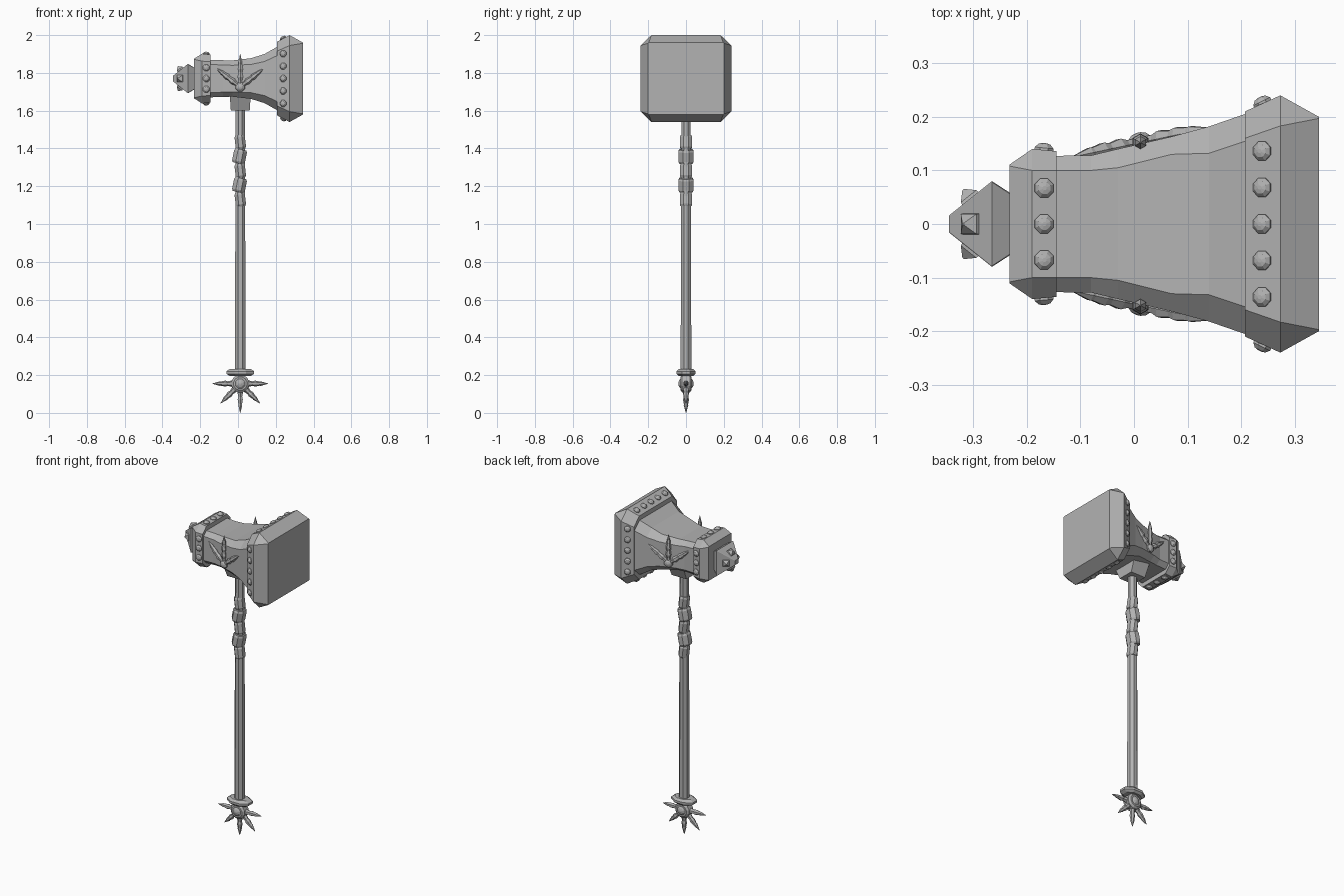
import bpy, bmesh, math
from mathutils import Vector, Quaternion

if "Cube" in bpy.data.objects:
    bpy.data.objects.remove(bpy.data.objects["Cube"])

metal = bpy.data.materials.new("grey_metal")
metal.use_nodes = True
grey = (0.45, 0.45, 0.45, 1)
metal.diffuse_color = grey
metal.node_tree.nodes["Principled BSDF"].inputs["Base Color"].default_value = grey

AXIS = 0.012    # x of the shaft
MID = 1.77      # height of the head's centre line


def bridge(name, rings):
    """Skin a row of equal rings and cap both ends."""
    bm = bmesh.new()
    loops = [[bm.verts.new(p) for p in ring] for ring in rings]
    n = len(loops[0])
    for a, b in zip(loops, loops[1:]):
        for i in range(n):
            j = (i + 1) % n
            bm.faces.new((a[i], a[j], b[j], b[i]))
    bm.faces.new(loops[0])
    bm.faces.new(loops[-1])
    bmesh.ops.recalc_face_normals(bm, faces=bm.faces)
    mesh = bpy.data.meshes.new(name)
    bm.to_mesh(mesh)
    bm.free()
    mesh.materials.append(metal)
    obj = bpy.data.objects.new(name, mesh)
    bpy.context.collection.objects.link(obj)
    return obj


def turned(name, profile, origin, direction=(0, 0, 1), sides=8):
    """Faceted turning of (radius, distance) pairs along a direction."""
    angles = [2 * math.pi * (i + 0.5) / sides for i in range(sides)]
    obj = bridge(name, [[(r * math.cos(a), r * math.sin(a), d) for a in angles]
                        for r, d in profile])
    obj.location = origin
    obj.rotation_mode = 'QUATERNION'
    obj.rotation_quaternion = Vector(direction).to_track_quat('Z', 'Y')
    return obj


def section(x, ya, yb, za, zb):
    """Rectangle with cut corners across the head."""
    quarter = [(yb, za), (ya, zb)]
    pts = quarter + [(-y, z) for y, z in quarter[::-1]]
    pts += [(-y, -z) for y, z in pts]
    return [(x, y, MID + z) for y, z in pts]


def head_part(name, stations):
    return bridge(name, [section(*s) for s in stations])


# Hammer head: waisted body, striking block and rear collar
head_part("head_body", [
    (-0.16, .10, .127, .075, .100), (-0.08, .10, .128, .072, .097),
    (-0.03, .105, .14, .07, .096), (0.07, .13, .163, .075, .108),
    (0.14, .132, .182, .09, .13), (0.215, .157, .208, .125, .172)])
head_part("striking_block", [
    (0.207, .16, .21, .145, .195), (0.273, .183, .24, .175, .23),
    (0.345, .197, .2, .187, .19)])
head_part("rear_collar", [
    (-0.232, .108, .111, .102, .105), (-0.19, .10, .14, .092, .132),
    (-0.145, .10, .136, .09, .126)])

# Rear spike with a pyramid stud on each slope
head_part("rear_spike", [
    (-0.225, .052, .054, .052, .054), (-0.265, .078, .08, .076, .078),
    (-0.345, .014, .016, .012, .014)])
for side in range(4):
    a = side * math.pi / 2
    out = Vector((0, math.cos(a), math.sin(a)))
    turned("spike_stud", [(.028, -.005), (.026, .006), (.003, .022)],
           Vector((-0.305, 0, MID)) + out * 0.047, out * 0.78 + Vector((-0.62, 0, 0)), 4)

# Domed rivets on all four sides of the block and the collar
RIVET = [(.019, -.012), (.019, .004), (.012, .011), (.004, .013)]


def rivets(name, x, y_half, z_half, steps, y_gap, z_gap, lean):
    for k in steps:
        for s in (-1, 1):
            turned(name, RIVET, (x, k * y_gap, MID + s * z_half), (lean, 0, s))
            turned(name, RIVET, (x, s * y_half, MID + k * z_gap), (lean, s, 0))


rivets("block_rivet", 0.24, .225, .212, range(-2, 3), .068, .066, -0.5)
rivets("collar_rivet", -0.168, .138, .129, range(-1, 2), .067, .057, 0.1)


# Beaded thorn shared by the head ornaments and the pommel
def thorn(name, origin, direction, length):
    shape = [(.011, 0), (.011, .2), (.017, .3), (.012, .45),
             (.016, .54), (.011, .7), (.012, .74), (.001, 1)]
    return turned(name, [(r, t * length) for r, t in shape], origin, direction, 6)


# Three-thorn ornament on both sides of the head
for s in (-1, 1):
    root = Vector((AXIS, s * 0.152, 1.725))
    turned("ornament_boss", [(.026, -.015), (.026, .006), (.015, .016), (.004, .019)],
           root, (-0.2, s, 0))
    thorn("ornament_thorn", root, (0, 0, 1), .175)
    thorn("ornament_thorn", root, (-.127, -s * .027, .1), .165)
    thorn("ornament_thorn", root, (.127, s * .027, .1), .165)

# Neck under the head
bridge("neck", [[(AXIS + sx * hx, sy * hy, z)
                 for sx, sy in ((-1, -1), (1, -1), (1, 1), (-1, 1))]
                for hx, hy, z in ((.05, .05, 1.6), (.056, .09, 1.69))])

# Shaft and slanted grip wraps
turned("shaft", [(.031, .2), (.026, 1.65)], (AXIS, 0, 0))
for i in range(5):
    wide = i % 2
    r = .044 if wide else .035
    wrap = turned("grip_wrap", [(r - .006, -.037), (r, -.026), (r, .026), (r - .006, .037)],
                  (AXIS - .004 * wide, 0, 1.13 + .076 * i))
    wrap.rotation_quaternion = Quaternion((0, 1, 0), 0.2 if wide else -0.12)
    wrap.scale.x = 0.85

# Pommel: flattened collar, round hub and five thorns
collar = turned("pommel_collar", [(.06, .195), (.08, .207), (.08, .22), (.06, .232)],
                (AXIS, 0, 0))
collar.scale.y = 0.68
HUB = (AXIS, 0, 0.155)
turned("pommel_hub", [(.036, -.03), (.048, -.02), (.048, .02), (.036, .03)],
       HUB, (0, 1, 0), 12)
for s in (-1, 1):
    turned("hub_dome", [(.028, .0), (.027, .03), (.018, .037), (.005, .041)],
           HUB, (0, s, 0))
for k in range(5):
    a = math.pi + k * math.pi / 4
    thorn("pommel_thorn", HUB, (math.cos(a), 0, math.sin(a)), .155 if k == 2 else .147)
